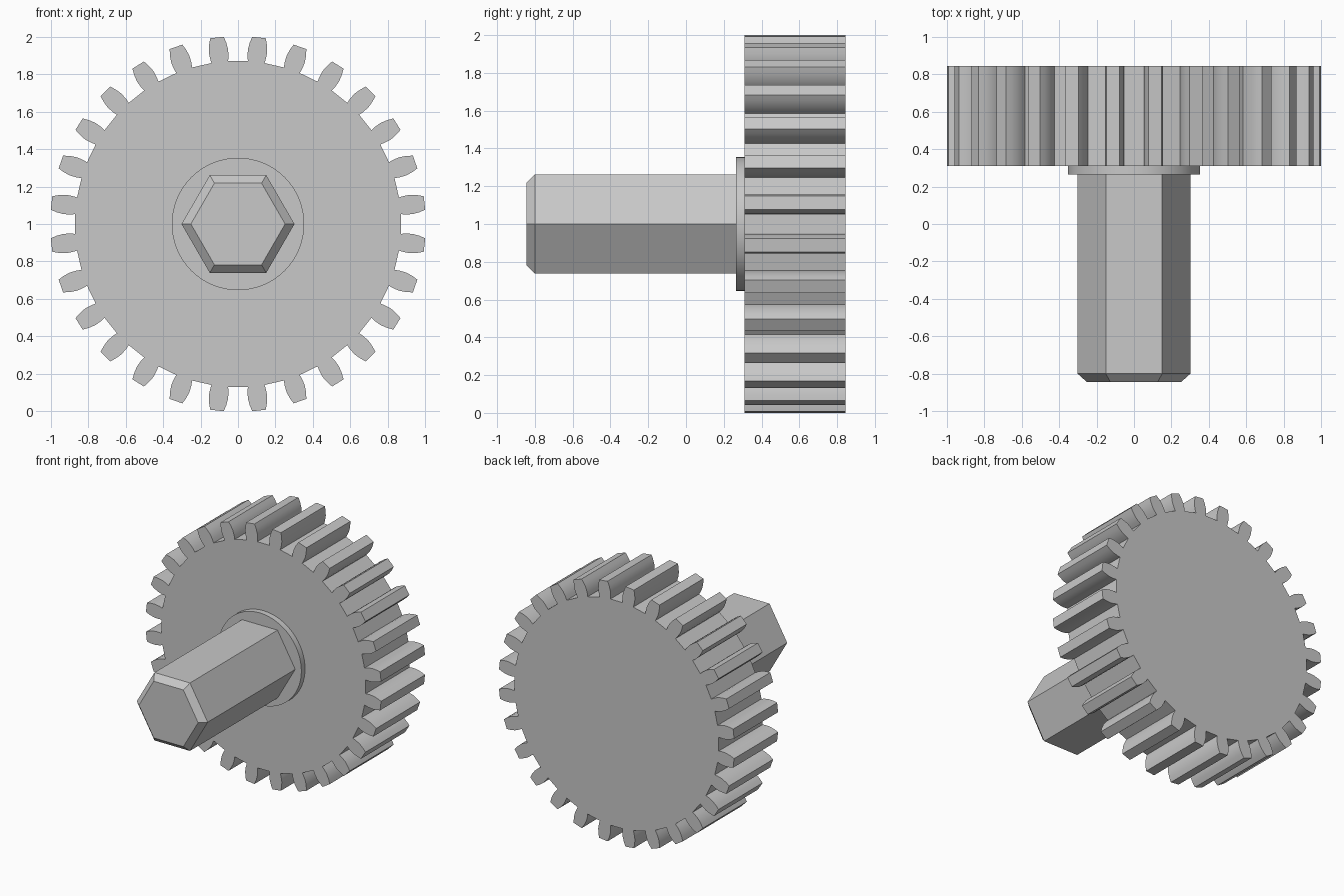
import bpy
import bmesh
import math

cube = bpy.data.objects.get("Cube")
if cube:
    bpy.data.objects.remove(cube, do_unlink=True)

AXIS_Z = 1.0

grey = bpy.data.materials.new("plain grey")
grey.use_nodes = True
GREY = (0.58, 0.58, 0.58, 1.0)
grey.diffuse_color = GREY
grey.node_tree.nodes["Principled BSDF"].inputs["Base Color"].default_value = GREY


def ring(radius, sides):
    """Regular polygon in (x, z), first corner on +x."""
    return [(radius * math.cos(2 * math.pi * i / sides),
             radius * math.sin(2 * math.pi * i / sides)) for i in range(sides)]


def loft(name, sections):
    """Solid through (y, outline) sections, capped at both ends."""
    bm = bmesh.new()
    loops = [[bm.verts.new((x, y, z + AXIS_Z)) for x, z in outline]
             for y, outline in sections]
    for a, b in zip(loops, loops[1:]):
        for i in range(len(a)):
            j = (i + 1) % len(a)
            bm.faces.new((a[i], a[j], b[j], b[i]))
    bm.faces.new(loops[0])
    bm.faces.new(loops[-1])
    bmesh.ops.recalc_face_normals(bm, faces=bm.faces)
    mesh = bpy.data.meshes.new(name)
    bm.to_mesh(mesh)
    bm.free()
    mesh.materials.append(grey)
    obj = bpy.data.objects.new(name, mesh)
    bpy.context.collection.objects.link(obj)
    bpy.ops.object.select_all(action='DESELECT')
    obj.select_set(True)
    bpy.context.view_layer.objects.active = obj
    bpy.ops.object.shade_smooth_by_angle(angle=math.radians(25))
    return obj


# Gear outline: one tooth flank (radius, half width), mirrored and repeated
TEETH = 28
flank = [(0.872, 0.045), (0.90, 0.050), (0.935, 0.052), (0.972, 0.046), (1.004, 0.036)]
tooth = [(r, -w) for r, w in flank] + [(r, w) for r, w in reversed(flank)]
gear_outline = []
for t in range(TEETH):
    centre = 2 * math.pi * (t + 0.5) / TEETH
    for r, w in tooth:
        a = centre + math.asin(w / r)
        gear_outline.append((r * math.cos(a), r * math.sin(a)))
loft("gear_wheel", [(0.31, gear_outline), (0.845, gear_outline)])

# Round collar, seated into the wheel
collar = ring(0.354, 64)
loft("collar", [(0.265, collar), (0.35, collar)])

# Hexagonal shaft with a chamfered front end
loft("hex_shaft", [(-0.845, ring(0.252, 6)),
                   (-0.80, ring(0.302, 6)),
                   (0.30, ring(0.302, 6))])
